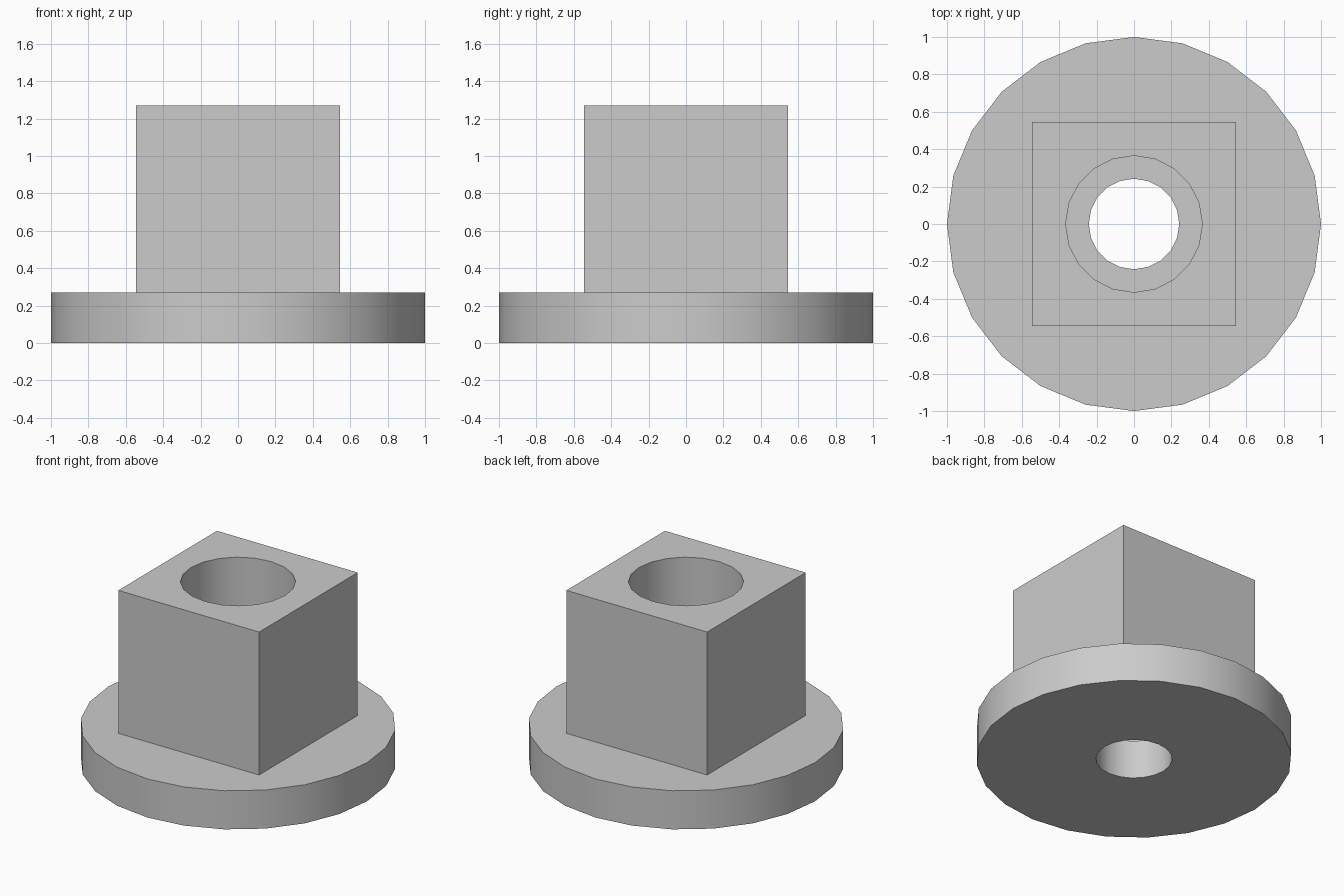
import bpy
import math

start = bpy.data.objects.get("Cube")
if start:
    bpy.data.objects.remove(start, do_unlink=True)

FLANGE_TOP = 0.27
BLOCK_TOP = 1.27
BLOCK_WIDTH = 1.09

grey = bpy.data.materials.new("light_grey")
grey.use_nodes = True
colour = (0.6, 0.6, 0.6, 1)
grey.diffuse_color = colour
grey.node_tree.nodes["Principled BSDF"].inputs["Base Color"].default_value = colour


def cylinder(name, radius, bottom, top, sides):
    # rotated so that a corner lies on each axis
    bpy.ops.mesh.primitive_cylinder_add(
        vertices=sides, radius=radius, depth=top - bottom,
        location=(0, 0, (bottom + top) / 2))
    obj = bpy.context.object
    obj.name = name
    obj.data.materials.append(grey)
    return obj


def combine(target, tool, operation):
    mod = target.modifiers.new(tool.name, 'BOOLEAN')
    mod.operation = operation
    mod.solver = 'EXACT'
    mod.object = tool
    bpy.context.view_layer.objects.active = target
    bpy.ops.object.modifier_apply(modifier=mod.name)
    bpy.data.objects.remove(tool, do_unlink=True)


# Round flange
body = cylinder("flanged_block", 1, 0, FLANGE_TOP, 24)

# Square block, sunk into the flange so the two join cleanly
sunk = FLANGE_TOP / 2
bpy.ops.mesh.primitive_cube_add(size=1, location=(0, 0, (sunk + BLOCK_TOP) / 2))
block = bpy.context.object
block.name = "block"
block.scale = (BLOCK_WIDTH, BLOCK_WIDTH, BLOCK_TOP - sunk)
block.data.materials.append(grey)
combine(body, block, 'UNION')

# Wide bore through the block, narrower hole through the flange
combine(body, cylinder("bore", 0.365, FLANGE_TOP, BLOCK_TOP + 0.2, 20), 'DIFFERENCE')
combine(body, cylinder("through_hole", 0.242, -0.2, FLANGE_TOP + 0.2, 20), 'DIFFERENCE')

# Smooth round walls, sharp rims and block edges
bpy.ops.object.select_all(action='DESELECT')
body.select_set(True)
bpy.context.view_layer.objects.active = body
bpy.ops.object.shade_smooth_by_angle(angle=math.radians(30))
